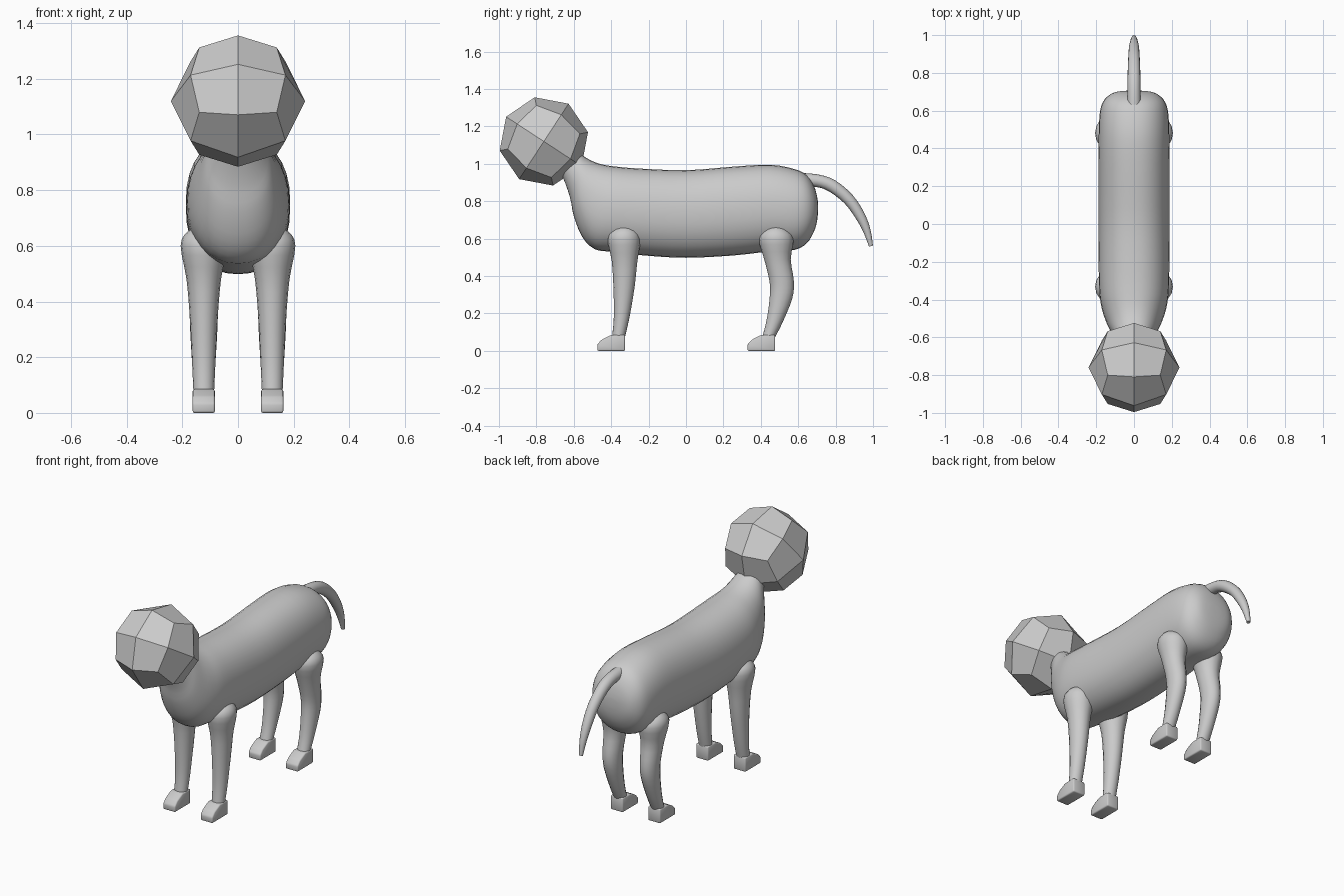
import bpy, bmesh, math
from mathutils import Vector, Matrix

if "Cube" in bpy.data.objects:
    bpy.data.objects.remove(bpy.data.objects["Cube"])


def finish(name, bm, smooth=True):
    bmesh.ops.recalc_face_normals(bm, faces=bm.faces)
    me = bpy.data.meshes.new(name)
    bm.to_mesh(me)
    bm.free()
    ob = bpy.data.objects.new(name, me)
    bpy.context.collection.objects.link(ob)
    if smooth:
        bpy.ops.object.select_all(action='DESELECT')
        ob.select_set(True)
        bpy.context.view_layer.objects.active = ob
        bpy.ops.object.shade_smooth_by_angle(angle=math.radians(50))
    return ob


def refine(rows, steps):
    # Catmull-Rom interpolation through the section rows
    rows = [Vector(r) for r in rows]
    out = []
    for i in range(len(rows) - 1):
        a, b, c, d = (rows[max(0, min(len(rows) - 1, i + k))] for k in (-1, 0, 1, 2))
        for s in range(steps):
            t = s / steps
            out.append(0.5 * (2 * b + (c - a) * t + (2 * a - 5 * b + 4 * c - d) * t ** 2
                              + (3 * b - a - 3 * c + d) * t ** 3))
    return out + [rows[-1]]


def loft(name, rows, x=0.0, sides=24, power=2.0, steps=3):
    # each row: y, z of one side, y, z of the opposite side, half width
    bm = bmesh.new()
    rings = []
    for y1, z1, y2, z2, w in refine(rows, steps):
        ring = []
        for i in range(sides):
            a = 2 * math.pi * i / sides
            c, s = (math.copysign(abs(v) ** (2 / power), v) for v in (math.cos(a), math.sin(a)))
            ring.append(bm.verts.new((x + w * s, (y1 + y2) / 2 + c * (y1 - y2) / 2,
                                      (z1 + z2) / 2 + c * (z1 - z2) / 2)))
        rings.append(ring)
    for p, q in zip(rings, rings[1:]):
        for i in range(sides):
            j = (i + 1) % sides
            bm.faces.new((p[i], p[j], q[j], q[i]))
    bm.faces.new(rings[0])
    bm.faces.new(rings[-1])
    return finish(name, bm)


# Body with neck running into the head
loft("body", [
    (.706, .79, .706, .74, .035), (.70, .83, .70, .69, .09), (.683, .885, .683, .635, .13),
    (.645, .94, .645, .575, .165), (.58, .972, .58, .54, .182), (.45, .995, .45, .532, .187),
    (.25, .985, .25, .51, .187), (0, .966, 0, .498, .187), (-.25, .975, -.22, .51, .187),
    (-.37, .985, -.40, .53, .181), (-.44, .995, -.49, .545, .166), (-.49, 1.01, -.555, .61, .145),
    (-.53, 1.03, -.60, .72, .122), (-.56, 1.05, -.62, .82, .10), (-.60, 1.075, -.66, .93, .07),
    (-.64, 1.09, -.70, .98, .05)], sides=32, power=2.2)

# Faceted head: once-subdivided cube pushed out to a sphere
bm = bmesh.new()
bmesh.ops.create_cube(bm, size=2)
bmesh.ops.subdivide_edges(bm, edges=bm.edges[:], cuts=1, use_grid_fill=True)
for v in bm.verts:
    v.co = v.co.normalized() * .241
bm.transform(Matrix.Translation((0, -.76, 1.12)) @ Matrix.Rotation(math.radians(-33.2), 4, 'X'))
finish("head", bm, smooth=False)

# Tail: tapered tube along a drooping curve (y, z, radius)
path = [(.60, .915, .037), (.70, .91, .034), (.78, .883, .034), (.87, .81, .031),
        (.932, .72, .027), (.968, .64, .02), (.989, .56, .011)]
rows = []
for i, (y, z, r) in enumerate(path):
    a, b = path[max(i - 1, 0)], path[min(i + 1, len(path) - 1)]
    n = Vector((a[1] - b[1], b[0] - a[0])).normalized() * r
    rows.append((y + n.x, z + n.y, y - n.x, z - n.y, r))
loft("tail", rows, sides=16)

# Leg sections: height, front y, back y, half width
front = [(.675, -.345, -.32, .015), (.65, -.39, -.27, .06), (.60, -.42, -.243, .083),
         (.48, -.397, -.26, .062), (.34, -.388, -.275, .05), (.18, -.386, -.302, .042),
         (.07, -.396, -.327, .037)]
hind = [(.675, .465, .49, .015), (.65, .42, .54, .06), (.60, .388, .575, .083),
        (.49, .418, .56, .062), (.37, .447, .577, .052), (.28, .447, .568, .048),
        (.16, .43, .52, .041), (.07, .406, .475, .037)]


def foot(name, x, y):
    # wedge-shaped paw, heel at y
    bm = bmesh.new()
    prof = [(0, .085), (-.075, .085), (-.125, .06), (-.148, .035), (-.148, 0), (0, 0)]
    f = bm.faces.new([bm.verts.new((x - .04, y + a, b)) for a, b in prof])
    ext = bmesh.ops.extrude_face_region(bm, geom=[f], use_keep_orig=True)
    for v in ext["geom"]:
        if isinstance(v, bmesh.types.BMVert):
            v.co.x += .08
    bmesh.ops.recalc_face_normals(bm, faces=bm.faces)
    bmesh.ops.bevel(bm, geom=bm.edges[:], offset=.007, segments=2, profile=.5, affect='EDGES')
    finish(name, bm)


# Four legs and feet
for side, x in (("left", .123), ("right", -.123)):
    for kind, sections, heel in (("front", front, -.326), ("hind", hind, .477)):
        loft(f"{kind}_leg_{side}", [(f, z, b, z, w) for z, f, b, w in sections], x=x, sides=16)
        foot(f"{kind}_foot_{side}", x, heel)
